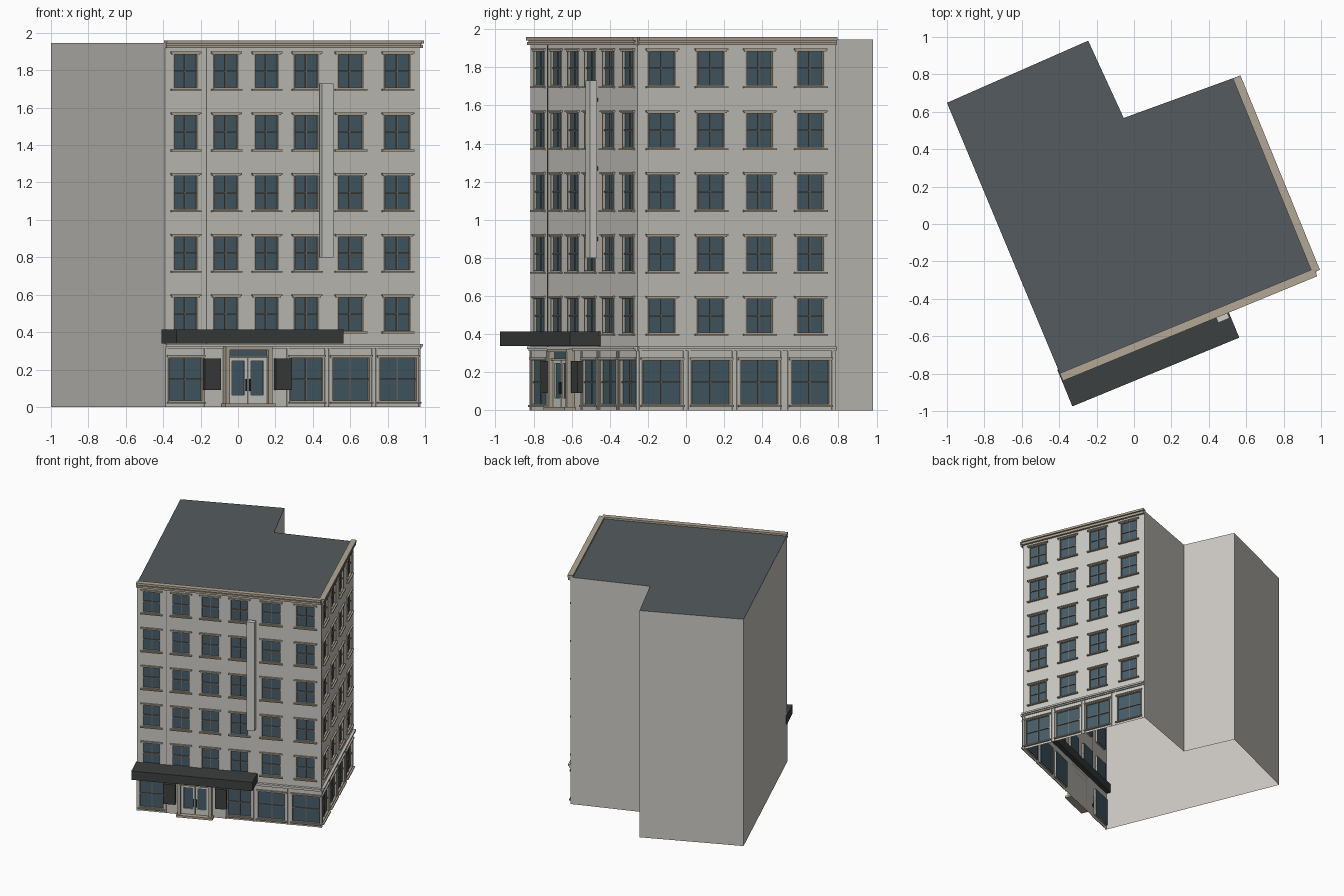
import bpy, bmesh, math
from mathutils import Matrix, Vector

if "Cube" in bpy.data.objects:
    bpy.data.objects.remove(bpy.data.objects["Cube"])


def material(name, r, g, b):
    m = bpy.data.materials.new(name)
    m.diffuse_color = (r, g, b, 1)
    m.use_nodes = True
    m.node_tree.nodes["Principled BSDF"].inputs["Base Color"].default_value = m.diffuse_color
    return m


STONE = material("stone", .60, .58, .54)
TRIM = material("tan_trim", .45, .39, .30)
GLASS = material("blue_glass", .06, .11, .14)
ROOF = material("slate", .09, .105, .115)
DARK = material("dark_metal", .045, .05, .05)
MUNTIN = material("muntin", .16, .14, .12)
PALE = material("pale_metal", .62, .62, .58)

# Footprint, counter-clockwise from the front left corner
PLAN = [(-.39, -.815), (.97, -.255), (.545, .785), (-.055, .567), (-.245, .98), (-1, .648)]
ROOF_Z, MID_Z = 1.945, .325
parts = {}


def part(name, mat):
    return parts.setdefault(name, (bmesh.new(), mat))[0]


def facade(i):
    """Local frame of one wall: x runs along it, -y points outward."""
    a, b = Vector(PLAN[i]), Vector(PLAN[(i + 1) % len(PLAN)])
    d = b - a
    M = Matrix.Translation((a.x, a.y, 0)) @ Matrix.Rotation(math.atan2(d.y, d.x), 4, 'Z')
    return M, d.length


def box(name, mat, M, u0, u1, d0, d1, z0, z1):
    """Box spanning u along the wall, d outward from it, z upward."""
    T = Matrix.Translation(((u0 + u1) / 2, -(d0 + d1) / 2, (z0 + z1) / 2))
    S = Matrix.Diagonal((u1 - u0, d1 - d0, z1 - z0, 1))
    bmesh.ops.create_cube(part(name, mat), size=1, matrix=M @ T @ S)


def wall(M, u_end, z0, z1, columns=(), rows=()):
    """Flat wall with a rectangular hole at every column/row crossing."""
    bm = part("walls", STONE)
    us = sorted([0, u_end] + [u for c in columns for u in c])
    zs = sorted([z0, z1] + [z for r in rows for z in r])
    for i in range(len(us) - 1):
        for j in range(len(zs) - 1):
            if i % 2 and j % 2:
                continue
            quad = [(us[i], zs[j]), (us[i + 1], zs[j]), (us[i + 1], zs[j + 1]), (us[i], zs[j + 1])]
            bm.faces.new([bm.verts.new(M @ Vector((u, 0, z))) for u, z in quad])


def window(side, M, u0, u1, z0, z1, lip):
    t, um, zm = .007, (u0 + u1) / 2, (z0 + z1) / 2
    box(side + "_window_glass", GLASS, M, u0, u1, -.018, -.012, z0, z1)
    f = side + "_window_frames"
    for a, b in ((u0, u0 + t), (u1 - t, u1)):
        box(f, TRIM, M, a, b, -.018, .004, z0, z1)
    for a, b in ((z0, z0 + t), (z1 - t, z1)):
        box(f, TRIM, M, u0, u1, -.018, .004, a, b)
    m = side + "_window_bars"
    box(m, MUNTIN, M, um - .004, um + .004, -.013, -.006, z0, z1)
    box(m, MUNTIN, M, u0, u1, -.013, -.004, zm - .004, zm + .004)
    # lintel and sill
    box(side + "_lintels", TRIM, M, u0 - lip, u1 + lip, 0, .014, z1, z1 + .009)
    box(side + "_lintels", TRIM, M, u0 - lip * .6, u1 + lip * .6, 0, .008, z1 - .006, z1)
    box(side + "_sills", TRIM, M, u0 - lip, u1 + lip, 0, .018, z0 - .009, z0)


def spans(pairs):
    return [(c - w / 2, c + w / 2) for c, w in pairs]


FLOORS = [(.402 + k * .3245, .592 + k * .3245) for k in range(5)]
SHOP = (.027, .268)
SIDES = {
    "front": (0, spans([(.118, .145), (.353, .145), (.586, .145), (.818, .145), (1.071, .155), (1.344, .155)]),
              spans([(.118, .20), (.818, .195), (1.074, .225), (1.346, .225)])),
    "right": (1, spans([(.139, .158), (.417, .158), (.691, .158), (.98, .158)]),
              spans([(.139, .225), (.417, .225), (.691, .225), (.98, .225)])),
}

# Two decorated street fronts
for side, (index, upper, shop) in SIDES.items():
    M, L = facade(index)
    wall(M, L, MID_Z, ROOF_Z, upper, FLOORS)
    wall(M, L, 0, MID_Z, shop, [SHOP])
    for u0, u1 in upper:
        for z0, z1 in FLOORS:
            window(side, M, u0, u1, z0, z1, .014)
    for u0, u1 in shop:
        window(side, M, u0, u1, *SHOP, .01)
        # slim shopfront pilasters
        for p in (u0 - .012, u1 + .012):
            box(side + "_pilasters", STONE, M, p - .005, p + .005, 0, .006, 0, .315)
    # cornices
    c = side + "_cornice"
    box(c, TRIM, M, 0, L, -.018, .026, 1.942, 1.96)
    box(c, TRIM, M, 0, L, 0, .020, 1.918, 1.934)
    box(c, TRIM, M, 0, L, 0, .012, 1.934, 1.942)
    box(side + "_mid_cornice", STONE, M, 0, L, 0, .022, .322, .336)
    box(side + "_mid_cornice", STONE, M, 0, L, 0, .012, .312, .322)

# Plain party walls and the roof; the shell is open underneath
for i in range(2, 6):
    M, L = facade(i)
    wall(M, L, 0, ROOF_Z)
roof = part("roof", ROOF)
roof.faces.new([roof.verts.new((x, y, ROOF_Z)) for x, y in PLAN])

# Canopy, blade sign and vertical conduit on the front
M, L = facade(0)
box("canopy", DARK, M, -.005, .96, -.04, .171, .338, .413)
box("blade_sign", PALE, M, .886, .952, .016, .055, .80, 1.73)
for z in (.9, 1.27, 1.63):
    box("sign_brackets", DARK, M, .910, .928, -.005, .018, z - .01, z + .01)
box("conduit", MUNTIN, M, .236, .240, 0, .004, .336, 1.918)

# Poster cases on either side of the entrance
for c in (.266, .675):
    box("poster_cases", DARK, M, c - .046, c + .046, 0, .030, .09, .26)

# Entrance portal
box("entrance_step", TRIM, M, .325, .615, 0, .06, 0, .018)
for u in (.334, .582):
    box("portal_posts", TRIM, M, u, u + .023, 0, .042, .018, .318)
box("portal_head", TRIM, M, .334, .605, 0, .046, .305, .322)
box("portal_head", TRIM, M, .357, .582, 0, .032, .262, .272)
box("transom_glass", GLASS, M, .357, .582, .006, .012, .272, .305)

# Double doors, mirrored about the centre
mid = .4695
for s in (-1, 1):
    def leaf(name, mat, a, b, *rest):
        u = sorted((mid + s * a, mid + s * b))
        box(name, mat, M, u[0], u[1], *rest)
    leaf("door_glass", GLASS, .012, .10, .006, .012, .06, .25)
    for a, b in ((.002, .018), (.092, .112)):
        leaf("door_frames", PALE, a, b, .004, .020, .018, .262)
    for a, b in ((.018, .065), (.246, .262)):
        leaf("door_frames", PALE, .018, .092, .004, .020, a, b)
    leaf("door_handles", DARK, .008, .014, .020, .030, .085, .15)

# Turn each part into an object
for name, (bm, mat) in parts.items():
    bmesh.ops.remove_doubles(bm, verts=bm.verts, dist=1e-5) if name == "walls" else None
    me = bpy.data.meshes.new(name)
    bm.to_mesh(me)
    bm.free()
    me.materials.append(mat)
    bpy.context.collection.objects.link(bpy.data.objects.new(name, me))
